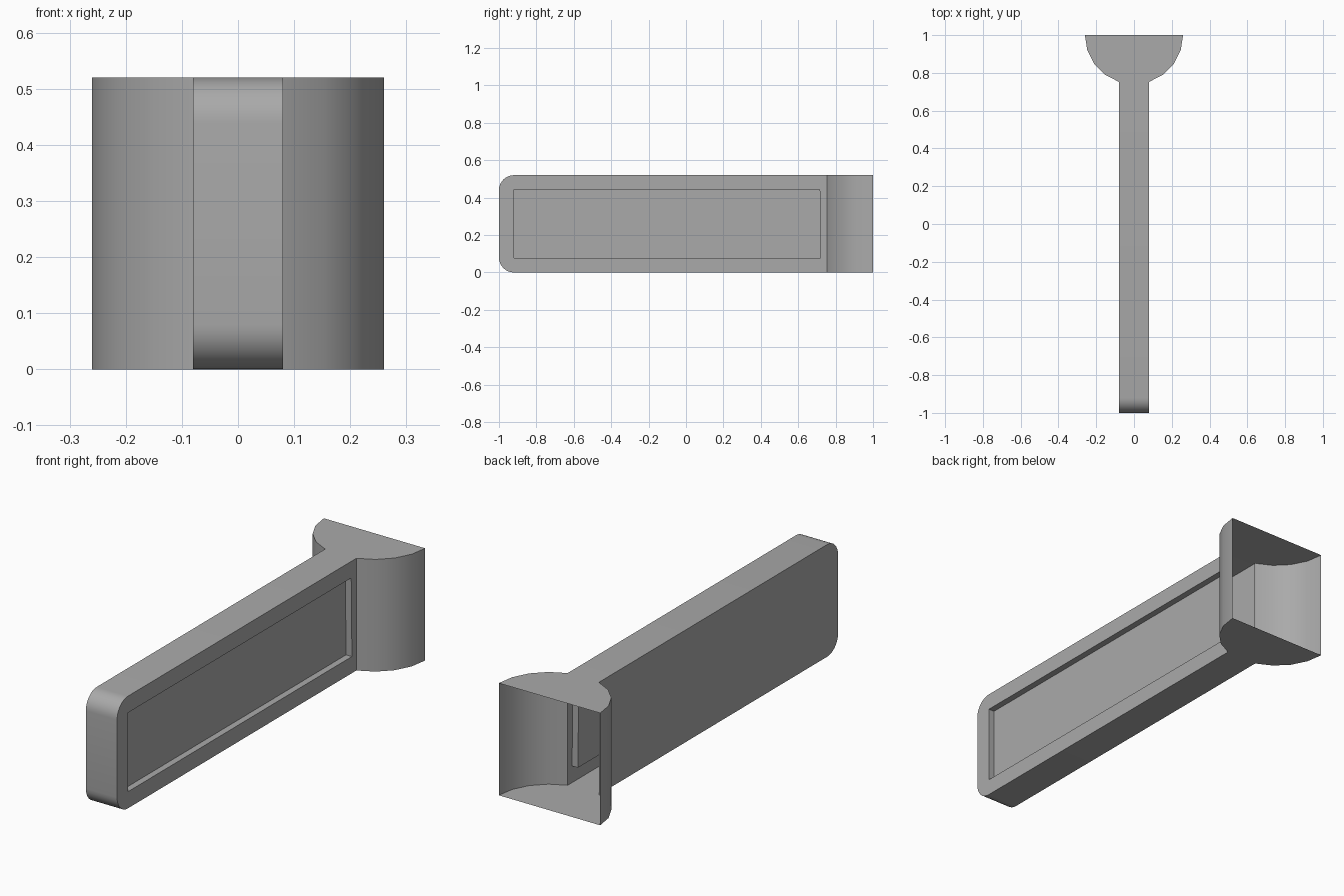
import bpy, bmesh
from math import sin, cos, pi, radians

cube = bpy.data.objects.get("Cube")
if cube:
    bpy.data.objects.remove(cube, do_unlink=True)

HEIGHT = 0.52       # overall height
HALF = 0.08         # half thickness of the arm
HEAD_R = 0.26       # radius of the half-round head
CORNER = 0.08       # rounding of the arm's front corners
DEPTH = 0.03        # depth of the side recess
JOIN_Y = 1 - HEAD_R * sin(radians(72))

grey = bpy.data.materials.new("grey")
grey.use_nodes = True
grey.diffuse_color = (0.4, 0.4, 0.4, 1)
grey.node_tree.nodes["Principled BSDF"].inputs["Base Color"].default_value = (0.4, 0.4, 0.4, 1)


def finish(bm, name):
    bmesh.ops.recalc_face_normals(bm, faces=bm.faces[:])
    mesh = bpy.data.meshes.new(name)
    bm.to_mesh(mesh)
    bm.free()
    mesh.materials.append(grey)
    obj = bpy.data.objects.new(name, mesh)
    bpy.context.collection.objects.link(obj)
    bpy.ops.object.select_all(action='DESELECT')
    obj.select_set(True)
    bpy.context.view_layer.objects.active = obj
    bpy.ops.object.shade_smooth_by_angle(angle=radians(30))


def loop_of(bm, points):
    return [bm.verts.new(p) for p in points]


def walls(bm, a, b, closed=True):
    n = len(a)
    for i in range(n if closed else n - 1):
        j = (i + 1) % n
        bm.faces.new((a[i], a[j], b[j], b[i]))


# Arm: hollow shell with rounded front corners, open into the head
outline = [(JOIN_Y, HEIGHT)]
for centre_z, start in ((HEIGHT - CORNER, pi / 2), (CORNER, pi)):
    for i in range(9):
        a = start + i * pi / 16
        outline.append((-1 + CORNER + CORNER * cos(a), centre_z + CORNER * sin(a)))
outline.append((JOIN_Y, 0))

bm = bmesh.new()
right = loop_of(bm, [(-HALF, y, z) for y, z in outline])
left = loop_of(bm, [(HALF, y, z) for y, z in outline])
bm.faces.new(right)
walls(bm, right, left, closed=False)

# Recess in the arm's left side
recess = [(-0.92, 0.077), (0.72, 0.077), (0.715, 0.443), (-0.92, 0.443)]
rim = loop_of(bm, [(HALF, y, z) for y, z in recess])
floor = loop_of(bm, [(HALF - DEPTH, y, z) for y, z in recess])
walls(bm, rim, floor)
bm.faces.new(floor)

# Flat frame between the outline and the recess rim
edges = []
for ring in (left, rim):
    for i, v in enumerate(ring):
        w = ring[(i + 1) % len(ring)]
        edges.append(bm.edges.get((v, w)) or bm.edges.new((v, w)))
bmesh.ops.triangle_fill(bm, edges=edges, use_beauty=True, normal=(1, 0, 0))
finish(bm, "arm")

# Head: hollow half-round shell, open at the back and towards the arm
arc = [(HEAD_R * cos(radians(18 * i)), 1 - HEAD_R * sin(radians(18 * i))) for i in range(5)]
profile = arc + [(-x, y) for x, y in reversed(arc)]
bm = bmesh.new()
bottom = loop_of(bm, [(x, y, 0) for x, y in profile])
top = loop_of(bm, [(x, y, HEIGHT) for x, y in profile])
bm.faces.new(bottom)
bm.faces.new(top)
for part in (slice(0, 5), slice(5, 10)):
    walls(bm, bottom[part], top[part], closed=False)
finish(bm, "head")
